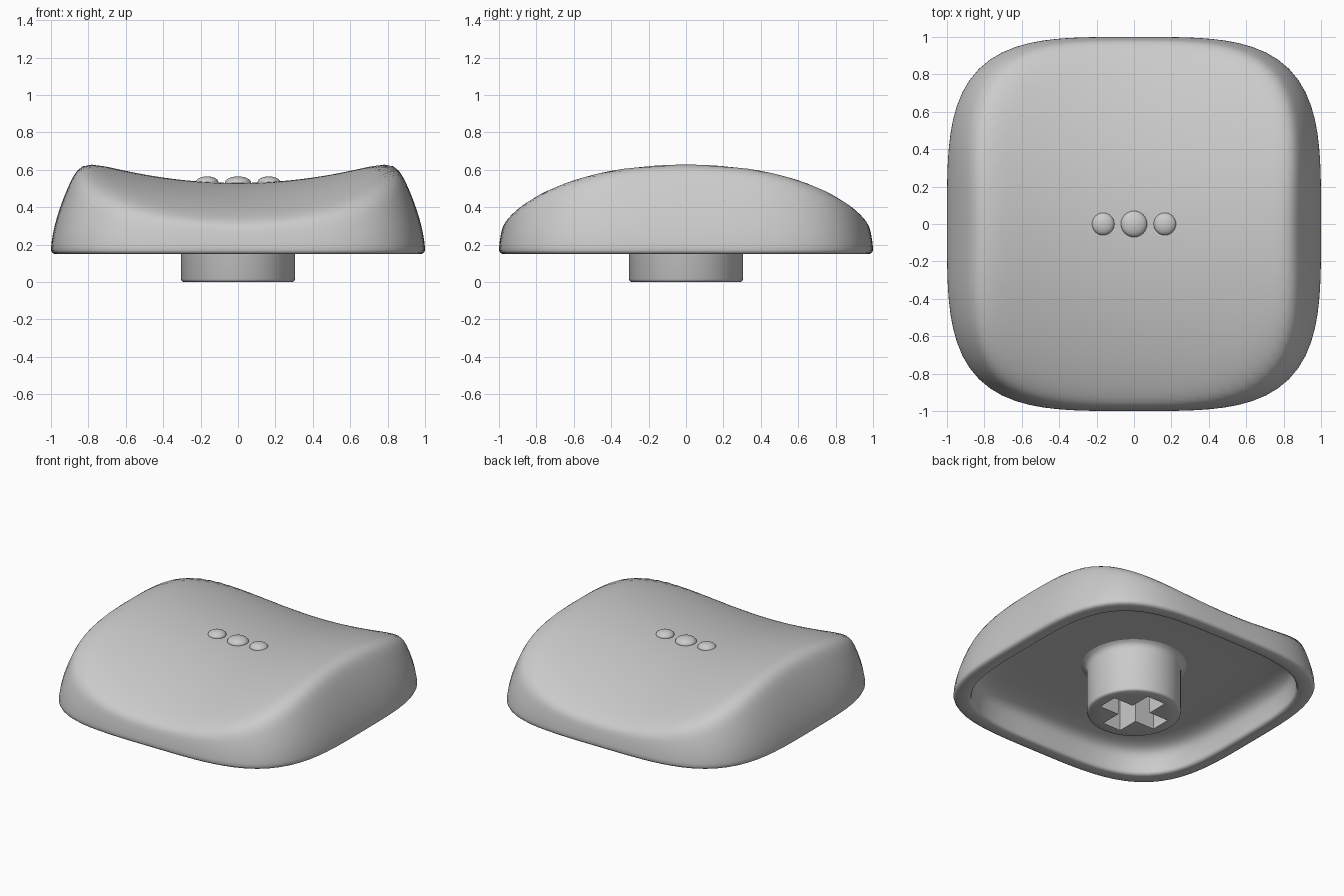
import bpy, bmesh, math

SEGS, RINGS = 96, 40
BASE = 0.17      # height where the walls meet the rounded lip
SQUARE = 3.7     # squareness of the outline

old = bpy.data.objects.get("Cube")
if old:
    bpy.data.objects.remove(old)

grey = bpy.data.materials.new("plain grey")
grey.use_nodes = True
COLOR = (0.6, 0.6, 0.6, 1)
grey.diffuse_color = COLOR
grey.node_tree.nodes["Principled BSDF"].inputs["Base Color"].default_value = COLOR


def finish(name, bm):
    bmesh.ops.recalc_face_normals(bm, faces=bm.faces)
    mesh = bpy.data.meshes.new(name)
    bm.to_mesh(mesh)
    bm.free()
    ob = bpy.data.objects.new(name, mesh)
    bpy.context.collection.objects.link(ob)
    mesh.materials.append(grey)
    return ob


def smooth(ob, degrees=40):
    bpy.ops.object.select_all(action='DESELECT')
    ob.select_set(True)
    bpy.context.view_layer.objects.active = ob
    bpy.ops.object.shade_smooth_by_angle(angle=math.radians(degrees))


def skin(bm, rings, cap_start=True, cap_end=True):
    """Bridge successive closed rings of points; optionally cap the ends."""
    loops = [[bm.verts.new(p) for p in ring] for ring in rings]
    n = len(loops[0])
    for a, b in zip(loops, loops[1:]):
        for i in range(n):
            j = (i + 1) % n
            bm.faces.new((a[i], a[j], b[j], b[i]))
    for loop, wanted in ((loops[0], cap_start), (loops[-1], cap_end)):
        if wanted:
            bm.faces.new(loop)


def outline(a):
    c, s = math.cos(a), math.sin(a)
    r = (abs(c) ** SQUARE + abs(s) ** SQUARE) ** (-1 / SQUARE)
    return c * r, s * r


def wall(z):
    return 1 - 0.52 * max(z - BASE, 0) ** 1.6


def dish(x, y):
    return max(0.53 + 0.18 * x * x - 0.21 * y * y, BASE + 0.05)


def ceiling(x, y):
    return 0.36


def blend_ring(phi, top, inset, sharp):
    """Ring of points where rays at one elevation meet wall and top, blended."""
    ring = []
    for i in range(SEGS):
        u, v = outline(2 * math.pi * i / SEGS)
        flat, rise = math.cos(phi), 0.5 * math.sin(phi)
        lo, hi = 0.0, 1.6
        for _ in range(26):
            t = (lo + hi) / 2
            x, y, z = u * flat * t, v * flat * t, BASE + rise * t
            side = flat * t / (wall(z) - inset)
            up = (z - BASE) / (top(x, y) - BASE)
            if side ** sharp + up ** sharp > 1:
                hi = t
            else:
                lo = t
        ring.append((x, y, z))
    return ring


# Cap shell: dished top, rounded lip and hollow underside
angles = [math.pi / 2 * (1 - k / RINGS) for k in range(RINGS + 1)]
angles[0] -= 0.012
rings = [blend_ring(p, dish, 0, 14) for p in angles]
for r, z in ((0.995, 0.158), (0.982, 0.15), (0.92, 0.15), (0.905, 0.156)):
    rings.append([(r * x, r * y, z) for x, y in
                  (outline(2 * math.pi * i / SEGS) for i in range(SEGS))])
rings += [blend_ring(p, ceiling, 0.1, 7) for p in reversed(angles)]
bm = bmesh.new()
skin(bm, rings)
smooth(finish("cap_shell", bm), 60)

# Stem: turned post with a softened end and a flare at the ceiling
profile = ((0.29, 0), (0.3, 0.005), (0.305, 0.015), (0.305, 0.31),
           (0.31, 0.335), (0.325, 0.352), (0.35, 0.365))
bm = bmesh.new()
skin(bm, [[(r * math.cos(2 * math.pi * i / 64), r * math.sin(2 * math.pi * i / 64), z)
           for i in range(64)] for r, z in profile])
stem = finish("stem", bm)

# Cross-shaped socket cut into the stem
L, W = 0.225, 0.072
quarter = ((L, -W), (L, W), (W, W))
cross = []
for k in range(4):
    c, s = round(math.cos(k * math.pi / 2)), round(math.sin(k * math.pi / 2))
    cross += [(c * x - s * y, s * x + c * y) for x, y in quarter]
bm = bmesh.new()
skin(bm, [[(x, y, z) for x, y in cross] for z in (-0.1, 0.3)])
cutter = finish("socket_cutter", bm)
cutter.hide_render = True
cut = stem.modifiers.new("socket", 'BOOLEAN')
cut.object = cutter
cut.operation = 'DIFFERENCE'
cut.solver = 'EXACT'
bpy.context.view_layer.objects.active = stem
bpy.ops.object.modifier_apply(modifier=cut.name)
bpy.data.objects.remove(cutter)
smooth(stem)

# Three raised touch bumps across the dish
for name, x, r in (("right_bump", -0.165, 0.06), ("middle_bump", 0, 0.07),
                   ("left_bump", 0.165, 0.06)):
    bm = bmesh.new()
    bmesh.ops.create_uvsphere(bm, u_segments=32, v_segments=16, radius=r)
    bump = finish(name, bm)
    for v in bump.data.vertices:
        v.co.z *= 0.5
        v.co.x += x
        v.co.z += dish(x, 0)
    smooth(bump)
